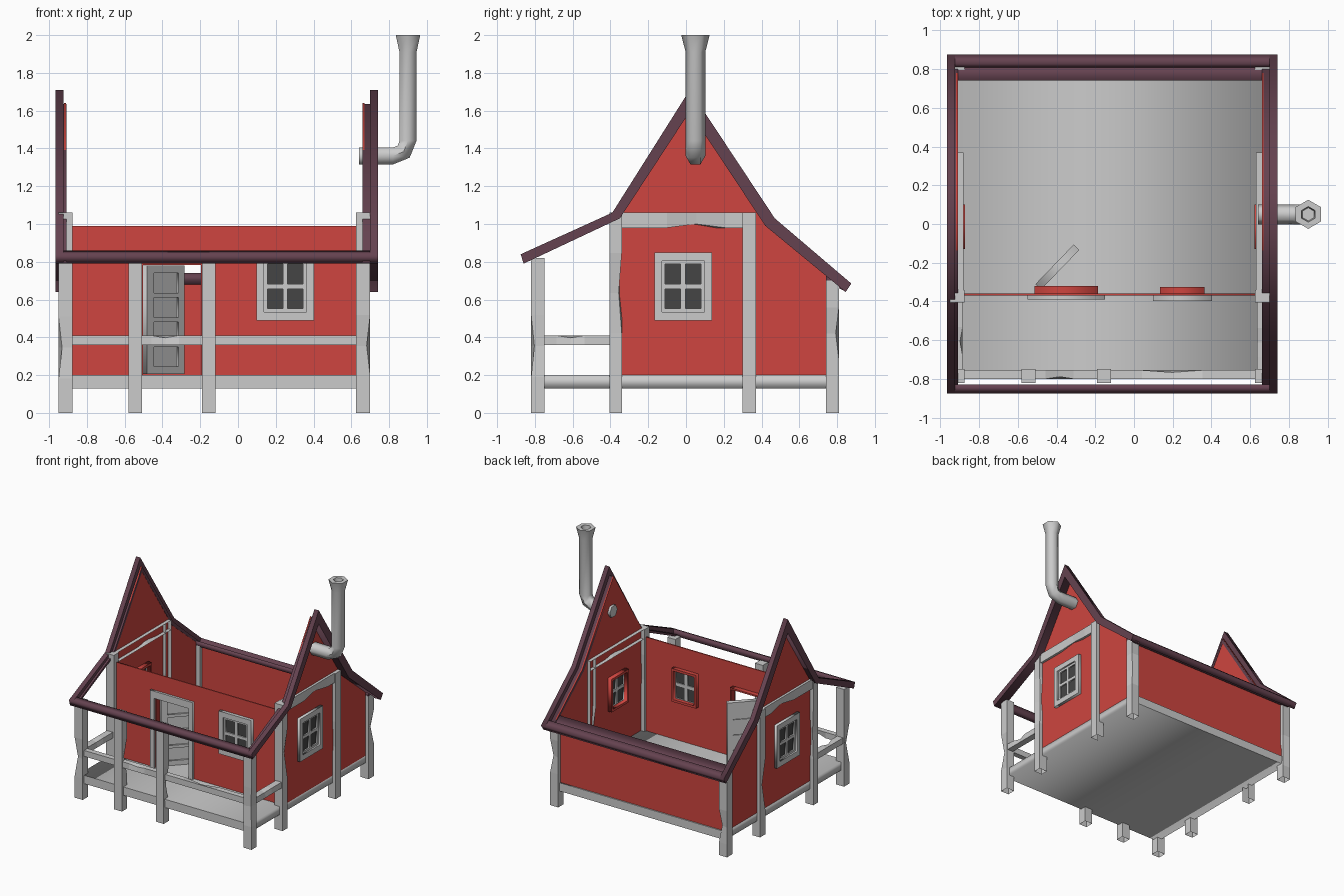
import bpy, bmesh, math, random
from mathutils import Matrix, Vector

if "Cube" in bpy.data.objects:
    bpy.data.objects.remove(bpy.data.objects["Cube"])

random.seed(4)


def material(name, col):
    m = bpy.data.materials.new(name)
    m.diffuse_color = (*col, 1)
    m.use_nodes = True
    m.node_tree.nodes["Principled BSDF"].inputs["Base Color"].default_value = m.diffuse_color
    return m


RED = material("red_paint", (0.62, 0.06, 0.05))
PLUM = material("plum_trim", (0.13, 0.055, 0.08))
DARK = material("dark_glass", (0.06, 0.06, 0.06))


def finish(name, bm, mat=None):
    bmesh.ops.recalc_face_normals(bm, faces=bm.faces)
    me = bpy.data.meshes.new(name)
    bm.to_mesh(me)
    bm.free()
    ob = bpy.data.objects.new(name, me)
    bpy.context.collection.objects.link(ob)
    if mat:
        me.materials.append(mat)
    return ob


def rect(u0, u1, v0, v1):
    return [(u0, v0), (u1, v0), (u1, v1), (u0, v1)]


# flat plate from an outline plus holes, lying across the x or y axis from a to b
def plate(name, loops, axis, a, b, mat=None):
    cu = bpy.data.curves.new(name, 'CURVE')
    cu.dimensions = '2D'
    cu.fill_mode = 'BOTH'
    cu.extrude = abs(b - a) / 2
    for loop in loops:
        sp = cu.splines.new('POLY')
        sp.points.add(len(loop) - 1)
        for p, (u, v) in zip(sp.points, loop):
            p.co = (u, v, 0, 1)
        sp.use_cyclic_u = True
    tmp = bpy.data.objects.new(name + "_tmp", cu)
    bpy.context.collection.objects.link(tmp)
    dg = bpy.context.evaluated_depsgraph_get()
    me = bpy.data.meshes.new_from_object(tmp.evaluated_get(dg))
    bpy.data.objects.remove(tmp)
    c = (a + b) / 2
    if axis == 'x':
        mx = Matrix(((0, 0, 1, c), (1, 0, 0, 0), (0, 1, 0, 0), (0, 0, 0, 1)))
    else:
        mx = Matrix(((1, 0, 0, 0), (0, 0, -1, c), (0, 1, 0, 0), (0, 0, 0, 1)))
    bm = bmesh.new()
    bm.from_mesh(me)
    bpy.data.meshes.remove(me)
    bm.transform(mx)
    bmesh.ops.remove_doubles(bm, verts=bm.verts, dist=1e-5)
    return finish(name, bm, mat)


# hewn timber: a box with one chipped corner; a side or the start cap can be open
def timber(name, lo, hi, axis, open_side=None, cap=True):
    u, v = [i for i in range(3) if i != axis]
    mid = random.uniform(0.35, 0.65)
    chip = random.randrange(4)
    bm = bmesh.new()
    rings = []
    for j, t in enumerate((0, mid - 0.2, mid, mid + 0.2, 1)):
        ring = []
        for k, (cu, cv) in enumerate(((0, 0), (1, 0), (1, 1), (0, 1))):
            p = [0, 0, 0]
            if j == 2 and k == chip:
                cu, cv = cu + (0.5 - cu) * 0.5, cv + (0.5 - cv) * 0.5
            p[axis] = lo[axis] + (hi[axis] - lo[axis]) * t
            p[u] = lo[u] + (hi[u] - lo[u]) * cu
            p[v] = lo[v] + (hi[v] - lo[v]) * cv
            ring.append(bm.verts.new(p))
        rings.append(ring)
    for r, s in zip(rings, rings[1:]):
        for k in range(4):
            if k != open_side:
                n = (k + 1) % 4
                bm.faces.new((r[k], r[n], s[n], s[k]))
    if cap:
        bm.faces.new(rings[0])
    bm.faces.new(rings[-1])
    return finish(name, bm)


# window: outer frame, glazing bars, glass, inner red frame; d = outward direction
def window(name, axis, wall, d, u, v=0.67):
    def ring(part, hw, hh, iw, ih, a, b, mat=None):
        plate(f"{name}_{part}", [rect(u - hw, u + hw, v - hh, v + hh),
              rect(u - iw, u + iw, v - ih, v + ih)], axis, wall + a * d, wall + b * d, mat)
    ring("outer_frame", 0.152, 0.18, 0.112, 0.135, 0, 0.028)
    panes = [rect(u + x - 0.041, u + x + 0.041, v + z - 0.052, v + z + 0.052)
             for x in (-0.054, 0.054) for z in (-0.065, 0.065)]
    plate(name + "_bars", [rect(u - 0.112, u + 0.112, v - 0.135, v + 0.135)] + panes,
          axis, wall - 0.012 * d, wall + 0.015 * d)
    plate(name + "_glass", [rect(u - 0.1, u + 0.1, v - 0.125, v + 0.125)],
          axis, wall - 0.004 * d, wall + 0.004 * d, DARK)
    ring("inner_frame", 0.115, 0.14, 0.097, 0.12, -0.045, -0.008, RED)


# floor platform
plate("floor", [rect(-0.92, 0.67, 0.13, 0.20)], 'y', -0.80, 0.79)

# front and back walls
door_hole = rect(-0.51, -0.19, 0.2, 0.79)
win_hole = rect(0.138, 0.362, 0.535, 0.805)
plate("front_wall", [rect(-0.91, 0.66, 0.19, 0.99), door_hole, win_hole], 'y', -0.37, -0.36, RED)
plate("back_wall", [rect(-0.91, 0.66, 0.19, 0.70)], 'y', 0.77, 0.78, RED)
window("front_window", 'y', -0.37, -1, 0.25)

# gable profiles
gable = [(-0.37, 0.19), (0.78, 0.19), (0.78, 0.72), (0.44, 1.01), (0.02, 1.64), (-0.37, 1.03)]
top = [(-0.875, 0.84), (-0.39, 1.06), (0.02, 1.71), (0.47, 1.03), (0.875, 0.685)]
low = [(0.845, 0.64), (0.42, 0.99), (0.02, 1.595), (-0.35, 1.03), (-0.86, 0.79)]
step = [(-0.865, 0.805), (-0.365, 1.045), (0.02, 1.635), (0.435, 1.01), (0.855, 0.655)]

# each side: gable wall, window, roof trim, timbers
for side, d in (("left", -1), ("right", 1)):
    def X(x):
        return x if d > 0 else -0.25 - x

    def stick(part, x0, x1, y0, y1, z0, z1, axis, **kw):
        a, b = sorted((X(x0), X(x1)))
        timber(f"{side}_{part}", (a, y0, z0), (b, y1, z1), axis, **kw)

    inner = 3 if d > 0 else 1
    plate(side + "_gable_wall", [gable, rect(-0.127, 0.097, 0.535, 0.805)], 'x', X(0.66), X(0.67), RED)
    window(side + "_window", 'x', X(0.668), d, -0.015)
    e0, e1 = (0.70, 0.74) if d > 0 else (-0.965, -0.925)
    i0, i1 = (0.66, 0.70) if d > 0 else (-0.925, -0.908)
    plate(side + "_roof_edge", [top + low], 'x', e0, e1, PLUM)
    plate(side + "_roof_step", [step + low], 'x', i0, i1, PLUM)
    stick("porch_post", 0.625, 0.70, -0.82, -0.75, 0, 0.82, 2, cap=False)
    stick("front_post", 0.625, 0.70, -0.405, -0.34, 0, 1.06, 2, cap=False)
    stick("middle_post", 0.63, 0.70, 0.30, 0.37, 0, 1.06, 2, cap=False, open_side=inner)
    stick("back_post", 0.625, 0.70, 0.74, 0.81, 0, 0.70, 2, cap=False)
    stick("wall_beam", 0.63, 0.69, -0.40, 0.37, 0.98, 1.06, 1, open_side=inner)
    stick("porch_rail", 0.635, 0.69, -0.76, -0.39, 0.36, 0.41, 1)

# roof edges along the front and back
plate("front_roof_edge", [[(-0.875, 0.84), (-0.83, 0.86), (-0.83, 0.805), (-0.86, 0.79)]],
      'x', -0.96, 0.735, PLUM)
plate("back_roof_edge", [[(0.83, 0.723), (0.875, 0.685), (0.845, 0.64), (0.80, 0.678)]],
      'x', -0.96, 0.735, PLUM)
plate("back_roof_step", [[(0.74, 0.74), (0.85, 0.66), (0.84, 0.645), (0.74, 0.695)]],
      'x', -0.92, 0.70, PLUM)

# porch middle posts and front rails
for i, x in enumerate((-0.545, -0.155)):
    timber(f"porch_middle_post_{i + 1}", (x - 0.036, -0.82, 0), (x + 0.036, -0.75, 0.82), 2, cap=False)
for i, (a, b) in enumerate(((-0.89, -0.56), (-0.53, -0.17), (-0.14, 0.64))):
    timber(f"porch_front_rail_{i + 1}", (a, -0.80, 0.36), (b, -0.755, 0.41), 0)

# door frame, red jamb and the open door
plate("door_frame", [[(-0.55, 0.2), (-0.51, 0.2), (-0.51, 0.79), (-0.19, 0.79), (-0.19, 0.2),
                      (-0.15, 0.2), (-0.15, 0.85), (-0.55, 0.85)]], 'y', -0.39, -0.368)
plate("door_jamb", [[(-0.515, 0.2), (-0.503, 0.2), (-0.503, 0.782), (-0.197, 0.782), (-0.197, 0.2),
                     (-0.185, 0.2), (-0.185, 0.795), (-0.515, 0.795)]], 'y', -0.369, -0.32, RED)
slots = [rect(0.05, 0.24, z, z + 0.105) for z in (0.245, 0.375, 0.505, 0.635)]
leaf = [plate("door_frame_leaf", [rect(0, 0.285, 0.205, 0.78)] + slots, 'y', -0.02, 0.02),
        plate("door_panel", [rect(0.03, 0.26, 0.22, 0.76)], 'y', -0.006, 0.012)]
for ob in leaf:
    ob.location = (-0.495, -0.325, 0)
    ob.rotation_euler.z = math.radians(46)

# six-sided stove pipe with an elbow and a flared, hollow top
path = [(0.64, 1.36, 0, 0.052), (0.82, 1.36, 0, 0.052), (0.877, 1.383, 45, 0.052),
        (0.90, 1.44, 90, 0.052), (0.90, 1.91, 90, 0.052), (0.90, 2.0, 90, 0.075),
        (0.90, 2.0, 90, 0.04), (0.90, 1.92, 90, 0.034)]
bm = bmesh.new()
rings = []
for x, z, deg, r in path:
    t = math.radians(deg)
    n = Vector((-math.sin(t), 0, math.cos(t)))
    rings.append([bm.verts.new(Vector((x, 0.05, z)) + r * (math.cos(k * math.pi / 3) * Vector((0, 1, 0))
                  + math.sin(k * math.pi / 3) * n)) for k in range(6)])
for a, b in zip(rings, rings[1:]):
    for k in range(6):
        bm.faces.new((a[k], a[(k + 1) % 6], b[(k + 1) % 6], b[k]))
bm.faces.new(rings[0])
bm.faces.new(rings[-1])
pipe = finish("stove_pipe", bm)
bpy.context.view_layer.objects.active = pipe
pipe.select_set(True)
bpy.ops.object.shade_smooth_by_angle(angle=math.radians(62))
